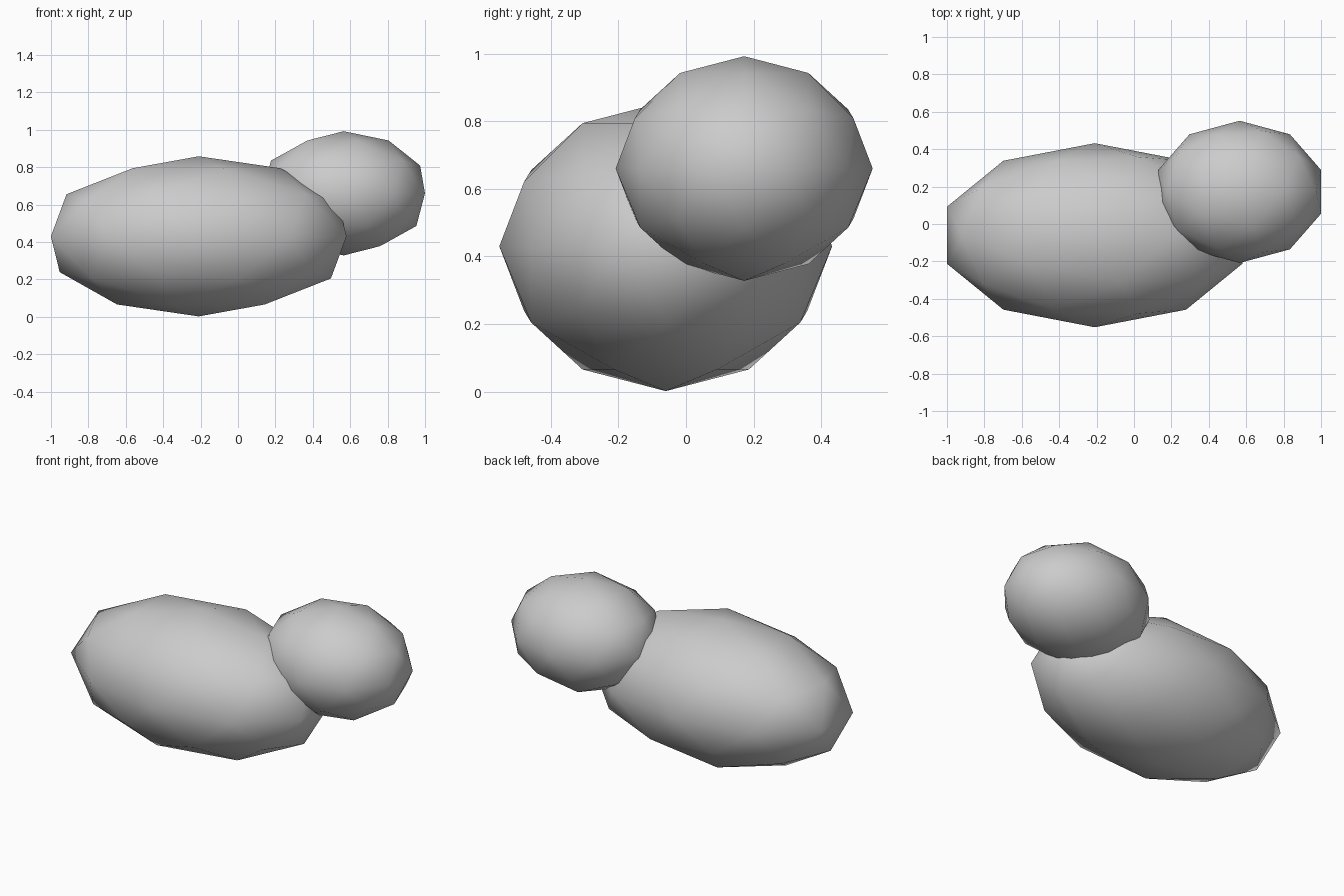
import bpy

if "Cube" in bpy.data.objects:
    bpy.data.objects.remove(bpy.data.objects["Cube"])


def blob(name, centre, radii):
    """Low-poly icosphere stretched into an ellipsoid, smooth shaded."""
    bpy.ops.mesh.primitive_ico_sphere_add(subdivisions=2, radius=1, location=centre)
    ob = bpy.context.object
    ob.name = name
    ob.scale = radii
    bpy.ops.object.transform_apply(location=False, rotation=False, scale=True)
    bpy.ops.object.shade_smooth()
    return ob


# Large stretched body resting on the ground
blob("body", (-0.21, -0.06, 0.43), (0.831, 0.492, 0.428))

# Smaller lobe overlapping its upper right end
blob("head", (0.565, 0.172, 0.66), (0.457, 0.38, 0.332))
